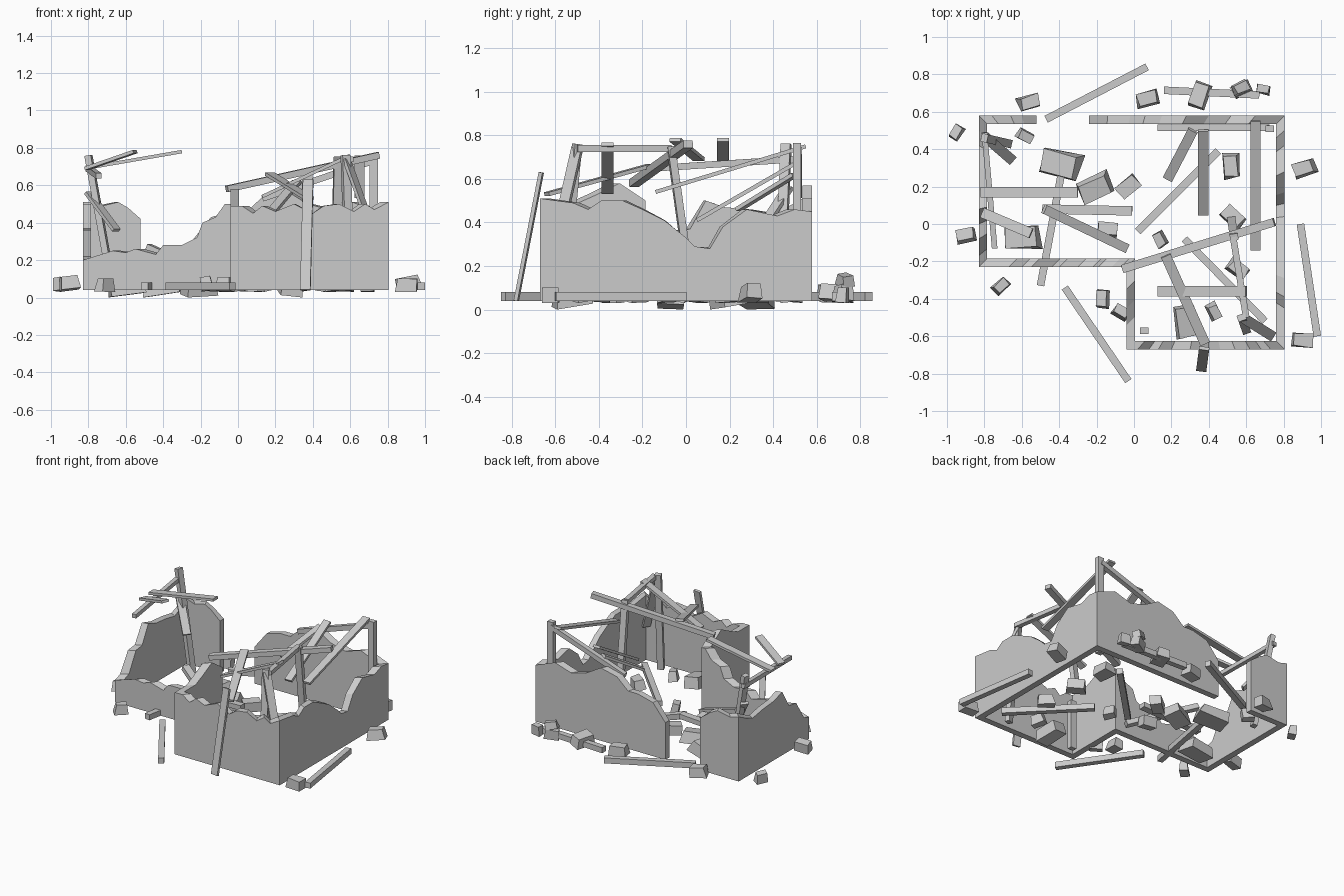
import bpy, bmesh, random
from mathutils import Vector, Matrix, Euler

if "Cube" in bpy.data.objects:
    bpy.data.objects.remove(bpy.data.objects["Cube"])

random.seed(7)
BASE, T = 0.04, 0.045   # wall foot height, wall thickness


def make(name, verts, faces):
    bm = bmesh.new()
    vs = [bm.verts.new(v) for v in verts]
    for f in faces:
        bm.faces.new([vs[i] for i in f])
    bmesh.ops.recalc_face_normals(bm, faces=bm.faces)
    me = bpy.data.meshes.new(name)
    bm.to_mesh(me)
    bm.free()
    ob = bpy.data.objects.new(name, me)
    bpy.context.collection.objects.link(ob)
    return ob


def wall(name, axis, pos, inward, top, a=T, b=T):
    """Broken wall: jagged top given as (coordinate, z), mitred at both ends."""
    s0, s1 = top[0][0], top[-1][0]
    d = 1 if s1 > s0 else -1
    outer, inner = [], []
    for s, z in top:
        t = (s - s0) / (s1 - s0)
        si = (s0 + d * a) * (1 - t) + (s1 - d * b) * t
        for lst, c, p in ((outer, s, pos), (inner, si, pos + inward * T)):
            for h in (BASE, z):
                lst.append((c, p, h) if axis == 'x' else (p, c, h))
    n = 2 * len(top)
    faces = [(0, 1, n + 1, n), (n - 2, n - 1, 2 * n - 1, 2 * n - 2)]
    for i in range(0, n - 2, 2):
        faces += [(i, i + 2, i + 3, i + 1), (n + i, n + i + 1, n + i + 3, n + i + 2),
                  (i + 1, i + 3, n + i + 3, n + i + 1), (i, n + i, n + i + 2, i + 2)]
    make(name, outer + inner, faces)


def beam(name, p, q, w=0.045, h=0.035):
    """Straight timber from p to q; w is its horizontal width."""
    p, q = Vector(p), Vector(q)
    d = (q - p).normalized()
    side = d.cross(Vector((0, 0, 1)))
    side = side.normalized() if side.length > 0.05 else Vector((1, 0, 0))
    up = side.cross(d).normalized()
    vs = [e + side * (sx * w / 2) + up * (sy * h / 2)
          for e in (p, q) for sx, sy in ((-1, -1), (1, -1), (1, 1), (-1, 1))]
    make(name, vs, [(0, 1, 2, 3), (4, 5, 6, 7)] +
         [(i, (i + 1) % 4, 4 + (i + 1) % 4, 4 + i) for i in range(4)])


def chunk(name, x, y, size, z=0.01, h=0.07, turn=None):
    """Tapered lump of broken masonry."""
    ang = random.uniform(0, 3.1) if turn is None else turn
    rot = Euler((random.uniform(-.2, .2), random.uniform(-.2, .2), ang)).to_matrix()
    vs = []
    for sz in (-1, 1):
        for sx, sy in ((-1, -1), (1, -1), (1, 1), (-1, 1)):
            k = random.uniform(0.75, 1.0) * (1 if sz < 0 else 0.85)
            vs.append(rot @ Vector((sx * size / 2 * k, sy * size * .33 * k, sz * h / 2)))
    low = min(v.z for v in vs)
    vs = [v + Vector((x, y, z - low)) for v in vs]
    make(name, vs, [(0, 1, 2, 3), (4, 5, 6, 7)] +
         [(i, (i + 1) % 4, 4 + (i + 1) % 4, 4 + i) for i in range(4)])


# Ruined walls around the L-shaped plan
wall("front_wall", 'x', -.67, 1, [(-.04, .49), (.02, .49), (.08, .45), (.13, .49), (.2, .46), (.3, .5),
     (.4, .45), (.46, .49), (.54, .5), (.62, .46), (.68, .5), (.73, .47), (.805, .51)])
wall("right_wall", 'y', .805, -1, [(-.67, .51), (-.52, .49), (-.45, .46), (-.39, .5), (-.29, .5), (-.2, .46),
     (-.1, .41), (0, .33), (.04, .29), (.11, .28), (.17, .38), (.28, .46), (.42, .43), (.5, .46), (.58, .45)])
wall("back_wall", 'x', .58, -1, [(.805, .45), (.65, .51), (.52, .47), (.4, .5), (.28, .57), (.15, .54),
     (.06, .46), (-.02, .46), (-.14, .43), (-.24, .31)], b=0)
wall("back_left_wall", 'x', .58, -1, [(-.52, .42), (-.6, .48), (-.66, .51), (-.76, .49), (-.83, .51)], a=0)
wall("left_wall", 'y', -.83, 1, [(.58, .51), (.5, .47), (.42, .44), (.3, .46), (.18, .47), (.08, .5),
     (0, .37), (-.08, .36), (-.17, .22), (-.23, .2)])
wall("left_wing_front_wall", 'x', -.23, 1, [(-.83, .2), (-.67, .25), (-.6, .24), (-.55, .26), (-.44, .23),
     (-.4, .28), (-.3, .28), (-.22, .32), (-.19, .4), (-.12, .43), (-.07, .5), (-.04, .5)], b=-T)
wall("inner_corner_wall", 'y', -.04, 1, [(-.23, .5), (-.29, .54), (-.35, .58), (-.45, .53), (-.54, .49),
     (-.67, .49)], a=-T)

# Standing posts and frame beams
beam("back_right_post", (.725, .51, .04), (.725, .51, .765))
beam("left_post", (-.67, .43, .04), (-.8, .46, .76))
beam("front_right_post", (.6, -.57, .04), (.575, -.5, .76))
beam("centre_post", (.52, .03, .04), (.535, -.07, .75))
beam("short_post", (.055, -.57, .04), (.055, -.57, .4))
beam("ridge_beam", (-.06, -.24, .58), (.75, .01, .76))
beam("front_top_beam", (.53, -.07, .74), (.6, -.5, .74), .035, .03)
beam("back_sloped_beam", (.13, .515, .53), (.72, .515, .73), .035)
beam("left_top_beam", (-.8, .49, .69), (-.745, -.13, .65), .03, .03)

# Fallen rafters resting on the frame
rafters = [((.65, .55, .75), (.65, -.14, .54)), ((.37, .5, .67), (.37, .05, .41)),
           ((.315, .5, .62), (.18, .24, .46)), ((.17, -.17, .66), (.38, -.64, .53)),
           ((.13, -.36, .54), (.6, -.36, .76)), ((.375, -.665, .63), (.36, -.78, .04)),
           ((.58, -.5, .74), (.74, -.6, .3)), ((-.82, .17, .69), (-.3, .17, .78)),
           ((-.81, .06, .69), (-.55, -.05, .78)), ((-.8, .47, .56), (-.65, .34, .36))]
for i, (p, q) in enumerate(rafters):
    beam(f"rafter_{i + 1}", p, q, .055, .018)

# Timbers lying on the ground
ground = [((-.47, .56), (.07, .84)), ((-.37, -.34), (-.03, -.84)), ((.89, 0), (.98, -.6)),
          ((.02, -.04), (.45, .39)), ((.27, -.08), (.7, -.52)), ((-.5, -.33), (-.39, .26)),
          ((.16, .715), (.67, .69))]
for i, (p, q) in enumerate(ground):
    beam(f"ground_beam_{i + 1}", (*p, .06), (*q, .06), .04, .04)
beam("pile_beam_1", (-.48, .08, .27), (-.04, -.13, .07), .05)
beam("pile_beam_2", (-.49, .08, .09), (-.01, .07, .11), .05)

# Rubble around and inside the ruin: x, y, size
rubble = [(-.95, .49, .1), (-.56, .65, .13), (-.58, .47, .1), (-.9, -.06, .12), (-.71, -.33, .1),
          (-.17, -.4, .11), (-.07, -.47, .1), (.14, -.08, .1), (.07, .67, .13), (.57, .72, .12),
          (.69, .72, .08), (.35, .69, .18), (.91, .3, .14), (.9, -.62, .14), (.52, .31, .15),
          (.53, .04, .14), (-.03, .2, .15), (-.14, -.03, .13), (.43, -.47, .1), (.56, -.24, .13)]
for i, (x, y, s) in enumerate(rubble):
    chunk(f"rubble_{i + 1}", x, y, s, .03)
chunk("upper_rubble", .57, .73, .1, .1, .05)

# Larger slabs
for i, (x, y, s) in enumerate([(-.4, .32, .25), (-.21, .19, .2), (-.6, -.07, .22), (.28, -.52, .2)]):
    chunk(f"slab_{i + 1}", x, y, s, 0, .08)
